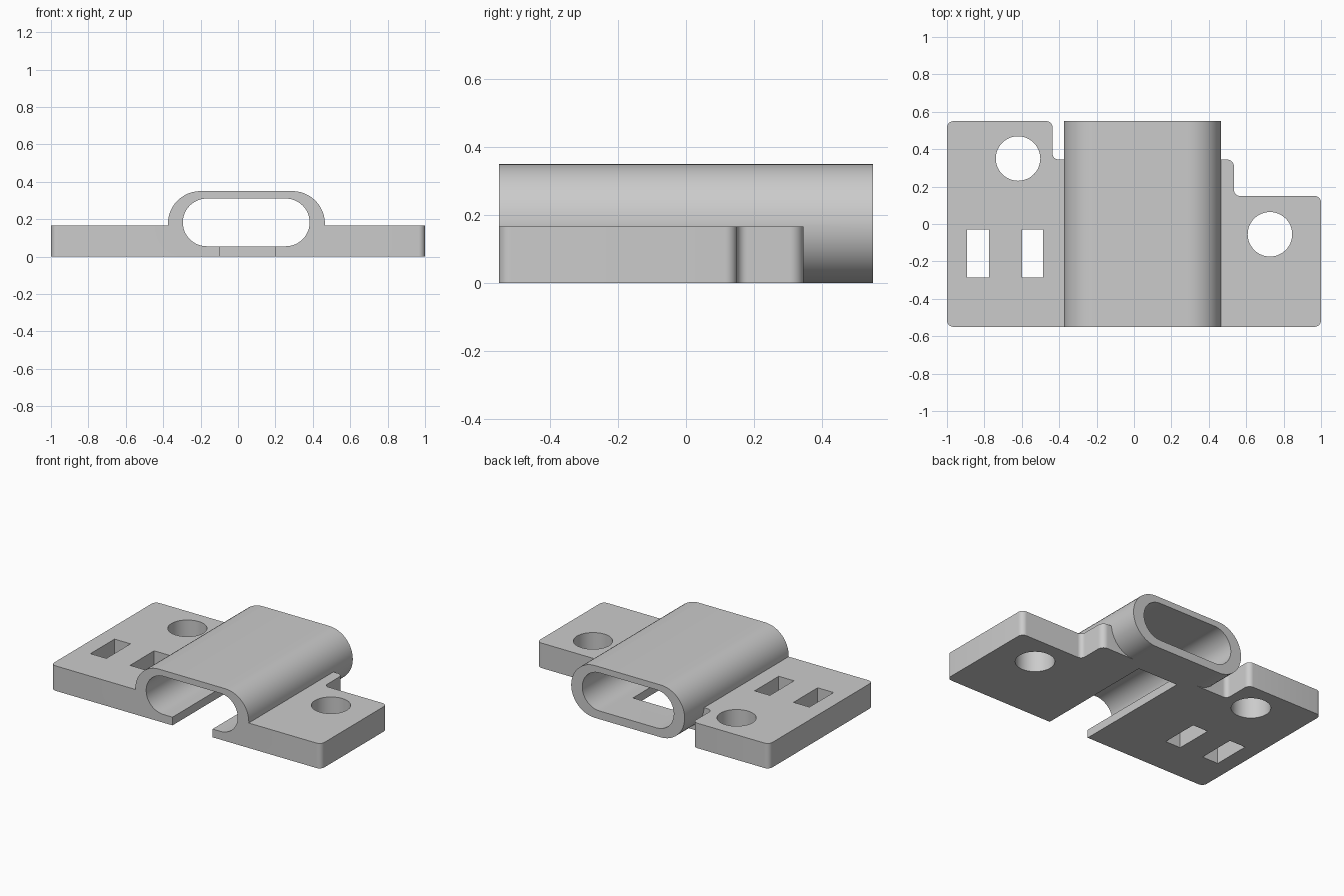
import bpy
import bmesh
import math
from mathutils import Vector

cube = bpy.data.objects.get("Cube")
if cube:
    bpy.data.objects.remove(cube, do_unlink=True)

grey = bpy.data.materials.new("plain grey")
grey.use_nodes = True
grey.diffuse_color = (0.6, 0.6, 0.6, 1)
grey.node_tree.nodes["Principled BSDF"].inputs["Base Color"].default_value = (0.6, 0.6, 0.6, 1)


def rounded(corners, steps=8):
    """Outline from (x, y, radius) corners, each one filleted."""
    out = []
    for i, (x, y, r) in enumerate(corners):
        p = Vector((x, y))
        if r == 0:
            out.append(p)
            continue
        a = (Vector(corners[i - 1][:2]) - p).normalized()
        b = (Vector(corners[(i + 1) % len(corners)][:2]) - p).normalized()
        centre = p + (a + b) * r
        for k in range(steps + 1):
            t = k / steps * math.pi / 2
            out.append(centre - b * r * math.cos(t) - a * r * math.sin(t))
    return out


def box(x0, x1, y0, y1):
    return [Vector(p) for p in ((x0, y0), (x1, y0), (x1, y1), (x0, y1))]


def circle(x, y, r, n=48):
    return [Vector((x + r * math.cos(k * math.tau / n), y + r * math.sin(k * math.tau / n)))
            for k in range(n)]


def stadium(x0, x1, z0, z1, n=24):
    r = (z1 - z0) / 2
    out = []
    for cx, start in ((x1 - r, -math.pi / 2), (x0 + r, math.pi / 2)):
        for k in range(n + 1):
            t = start + math.pi * k / n
            out.append(Vector((cx + r * math.cos(t), z0 + r + r * math.sin(t))))
    return out


def prism(name, outline, lo, hi, along="z"):
    """Extrude an outline upward (z) or front to back (y)."""
    bm = bmesh.new()
    place = (lambda p, h: (p.x, p.y, h)) if along == "z" else (lambda p, h: (p.x, h, p.y))
    face = bm.faces.new([bm.verts.new(place(p, lo)) for p in outline])
    shift = (0, 0, hi - lo) if along == "z" else (0, hi - lo, 0)
    moved = bmesh.ops.extrude_face_region(bm, geom=[face], use_keep_orig=True)["geom"]
    bmesh.ops.translate(bm, vec=shift, verts=[v for v in moved if isinstance(v, bmesh.types.BMVert)])
    bmesh.ops.recalc_face_normals(bm, faces=bm.faces)
    mesh = bpy.data.meshes.new(name)
    bm.to_mesh(mesh)
    bm.free()
    mesh.materials.append(grey)
    ob = bpy.data.objects.new(name, mesh)
    bpy.context.collection.objects.link(ob)
    return ob


def combine(target, tool, operation):
    mod = target.modifiers.new(operation.lower(), "BOOLEAN")
    mod.operation = operation
    mod.solver = "EXACT"
    mod.object = tool
    bpy.context.view_layer.objects.active = target
    bpy.ops.object.modifier_apply(modifier=mod.name)
    bpy.data.objects.remove(tool, do_unlink=True)


# Stepped mounting plate
bracket = prism("mounting_bracket", rounded([
    (-1, -0.55, 0.035), (1, -0.55, 0.035), (1, 0.15, 0.035), (0.535, 0.15, 0.03),
    (0.535, 0.345, 0.04), (-0.435, 0.345, 0.03), (-0.435, 0.55, 0.035), (-1, 0.55, 0.035)]),
    0, 0.167)

# Flattened sleeve running front to back
combine(bracket, prism("sleeve", stadium(-0.375, 0.465, 0, 0.35), -0.55, 0.55, "y"), "UNION")
combine(bracket, prism("sleeve_bore", stadium(-0.295, 0.383, 0.055, 0.31), -0.7, 0.7, "y"), "DIFFERENCE")

# Open slot in the sleeve floor
combine(bracket, prism("floor_slot", box(-0.1, 0.197, -0.7, 0.28), -0.1, 0.12), "DIFFERENCE")

# Screw holes and strap slots
for outline in (circle(-0.62, 0.35, 0.119), circle(0.727, -0.055, 0.119),
                box(-0.893, -0.775, -0.285, -0.03), box(-0.6, -0.487, -0.285, -0.03)):
    combine(bracket, prism("plate_hole", outline, -0.1, 0.3), "DIFFERENCE")

bpy.ops.object.select_all(action="DESELECT")
bracket.select_set(True)
bpy.context.view_layer.objects.active = bracket
bpy.ops.object.shade_smooth_by_angle(angle=math.radians(30))
